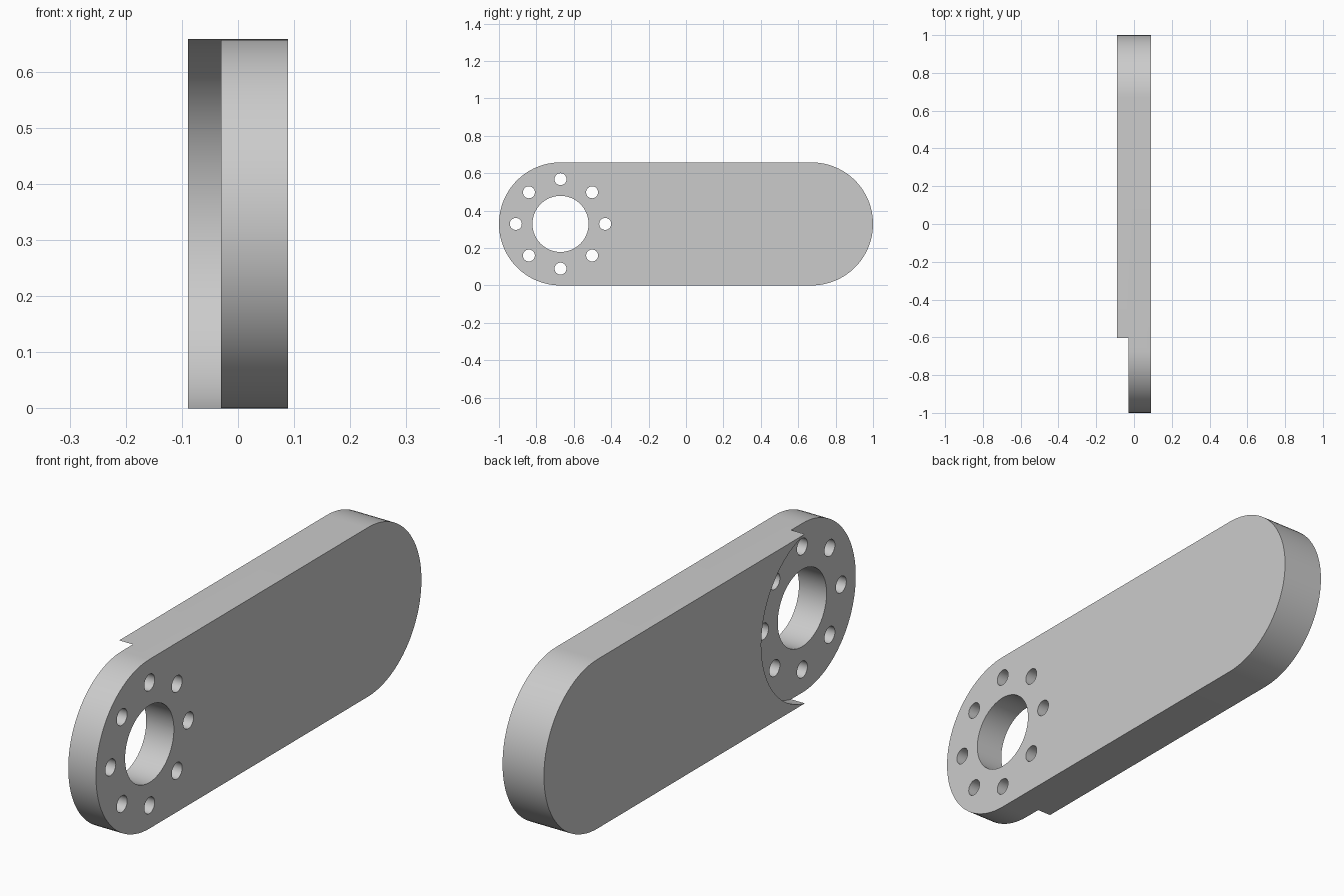
import bpy, bmesh
from math import sin, cos, pi, radians
from mathutils import Matrix, Vector

cube = bpy.data.objects.get("Cube")
if cube:
    bpy.data.objects.remove(cube, do_unlink=True)

HALF_T = 0.089          # half thickness along x
R = 0.329               # end radius
PIVOT = 1 - R           # distance of each end centre from the middle
RECESS_X = -0.03        # floor of the recess

grey = bpy.data.materials.new("plain grey")
grey.use_nodes = True
grey.diffuse_color = (0.6, 0.6, 0.6, 1)
grey.node_tree.nodes["Principled BSDF"].inputs["Base Color"].default_value = (0.6, 0.6, 0.6, 1)


def make_object(name, bm):
    bmesh.ops.recalc_face_normals(bm, faces=bm.faces)
    mesh = bpy.data.meshes.new(name)
    bm.to_mesh(mesh)
    bm.free()
    mesh.materials.append(grey)
    obj = bpy.data.objects.new(name, mesh)
    bpy.context.collection.objects.link(obj)
    return obj


def add_cylinder(bm, y, z, radius, x0, x1, segments):
    """Cylinder lying along x."""
    place = Matrix.Translation(((x0 + x1) / 2, y, z)) @ Matrix.Rotation(pi / 2, 4, 'Y')
    bmesh.ops.create_cone(bm, cap_ends=True, segments=segments, radius1=radius,
                          radius2=radius, depth=x1 - x0, matrix=place)


# Link arm: rounded-end outline extruded along x
bm = bmesh.new()
steps = 48
outline = []
for side in (1, -1):
    for i in range(steps + 1):
        a = -pi / 2 + pi * i / steps
        outline.append(bm.verts.new((-HALF_T, side * (PIVOT + R * cos(a)), R + side * R * sin(a))))
face = bm.faces.new(outline)
ext = bmesh.ops.extrude_face_region(bm, geom=[face])
moved = [g for g in ext["geom"] if isinstance(g, bmesh.types.BMVert)]
bmesh.ops.translate(bm, verts=moved, vec=Vector((2 * HALF_T, 0, 0)))
arm = make_object("link_arm", bm)

# Round recess on one side of the front end
bm = bmesh.new()
add_cylinder(bm, -PIVOT, R, 0.336, -0.3, RECESS_X, 128)
recess = make_object("recess_cutter", bm)

# Centre bore with a ring of eight bolt holes
bm = bmesh.new()
add_cylinder(bm, -PIVOT, R, 0.15, -0.3, 0.3, 64)
for i in range(8):
    a = i * pi / 4
    add_cylinder(bm, -PIVOT + 0.239 * cos(a), R + 0.239 * sin(a), 0.032, -0.3, 0.3, 32)
holes = make_object("hole_cutter", bm)

# Cut the arm, then remove the cutters
bpy.ops.object.select_all(action='DESELECT')
bpy.context.view_layer.objects.active = arm
arm.select_set(True)
for cutter in (recess, holes):
    cutter.hide_render = True
    mod = arm.modifiers.new(cutter.name, 'BOOLEAN')
    mod.operation = 'DIFFERENCE'
    mod.solver = 'EXACT'
    mod.object = cutter
    bpy.ops.object.modifier_apply(modifier=mod.name)
    bpy.data.objects.remove(cutter, do_unlink=True)

bpy.ops.object.shade_smooth_by_angle(angle=radians(30))
